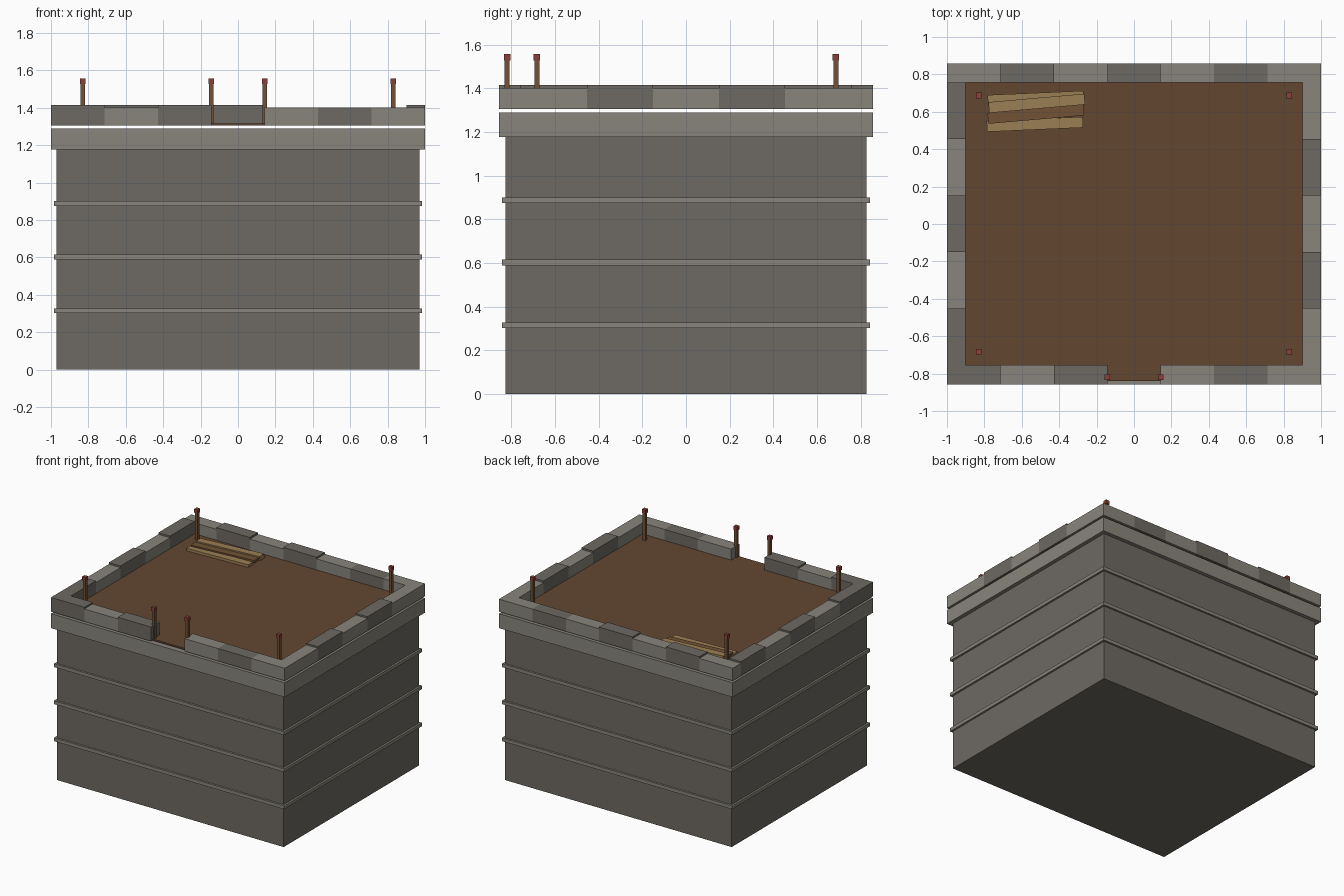
import bpy
from math import radians

if "Cube" in bpy.data.objects:
    bpy.data.objects.remove(bpy.data.objects["Cube"])


def material(name, r, g, b):
    m = bpy.data.materials.new(name)
    m.diffuse_color = (r, g, b, 1)
    m.use_nodes = True
    m.node_tree.nodes["Principled BSDF"].inputs["Base Color"].default_value = m.diffuse_color
    return m


STONE_DARK = material("dark_stone", 0.155, 0.144, 0.125)
STONE_LIGHT = material("light_stone", 0.25, 0.235, 0.2)
FLOOR = material("floor_wood", 0.125, 0.062, 0.03)
WOOD = material("post_wood", 0.17, 0.085, 0.035)
PLANK = material("plank_wood", 0.33, 0.21, 0.09)
RED = material("red_cap", 0.25, 0.05, 0.04)


def box(name, x0, x1, y0, y1, z0, z1, mat, turn=0):
    bpy.ops.mesh.primitive_cube_add(
        size=1, location=((x0 + x1) / 2, (y0 + y1) / 2, (z0 + z1) / 2))
    o = bpy.context.object
    o.name = name
    o.scale = (x1 - x0, y1 - y0, z1 - z0)
    o.rotation_euler.z = radians(turn)
    o.data.materials.append(mat)
    return o


# Tower body, ledges and cornice
box("tower_body", -0.97, 0.97, -0.827, 0.827, 0, 1.18, STONE_DARK)
for i, z in enumerate((0.315, 0.602, 0.888)):
    box(f"ledge_{i}", -0.985, 0.985, -0.842, 0.842, z - 0.013, z + 0.013, STONE_LIGHT)
box("cornice", -1, 1, -0.857, 0.857, 1.178, 1.29, STONE_LIGHT)

# Roof floor, carried under the parapet and out through the gate
BASE, DECK = 1.305, 1.317
box("roof_floor", -0.97, 0.97, -0.84, 0.84, BASE, DECK, FLOOR)


# Parapet blocks: dark ones stand slightly taller
def block(name, x0, x1, y0, y1, dark, low=False):
    top = 1.415 if dark and not low else 1.402
    box(name, x0, x1, y0, y1, BASE, top, STONE_DARK if dark else STONE_LIGHT)


W = 2 / 7
for i in range(7):
    x = -1 + i * W
    if i != 3:
        block(f"front_parapet_{i}", x, x + W, -0.857, -0.755, i in (0, 2, 5), i == 5)
    block(f"back_parapet_{i}", x, x + W, 0.757, 0.857, i % 2 == 1, i == 5)
D = 1.512 / 5
for i in range(5):
    y = -0.755 + i * D
    block(f"left_parapet_{i}", -1, -0.9, y, y + D, i % 2 == 0)
    block(f"right_parapet_{i}", 0.9, 1, y, y + D, i % 2 == 1)


# Posts with red caps: four corners and two at the gate
for i, (x, y) in enumerate(((0.83, 0.687), (0.83, -0.683), (0.143, -0.82))):
    for side, s in (("left", -1), ("right", 1)):
        c = s * x
        box(f"{side}_post_{i}", c - 0.011, c + 0.011, y - 0.011, y + 0.011, BASE, 1.535, WOOD)
        box(f"{side}_post_cap_{i}", c - 0.015, c + 0.015, y - 0.015, y + 0.015, 1.528, 1.557, RED)

# Loose plank pile: centre, lift, turn
planks = ((-0.525, 0.672, 0.0, 2.5, PLANK), (-0.52, 0.645, 0.02, 5, PLANK),
          (-0.525, 0.587, 0.01, 5, WOOD), (-0.53, 0.533, 0.0, 2.5, PLANK))
for i, (x, y, lift, turn, mat) in enumerate(planks):
    box(f"plank_{i}", x - 0.257, x + 0.257, y - 0.029, y + 0.029,
        DECK + lift, DECK + lift + 0.02, mat, turn)
